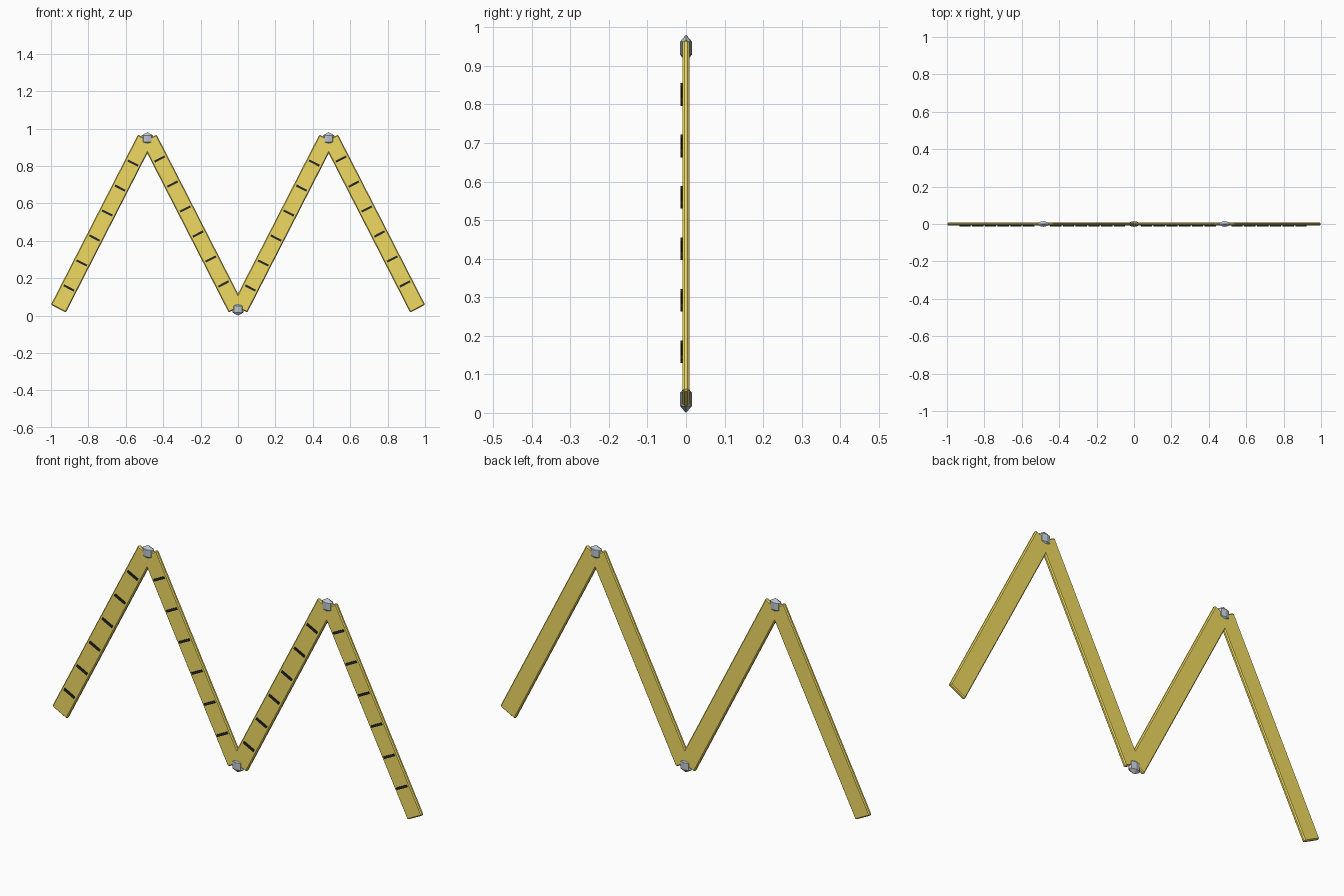
import bpy
from math import radians, sin, cos

if "Cube" in bpy.data.objects:
    bpy.data.objects.remove(bpy.data.objects["Cube"])

TILT, LENGTH, WIDTH, THICK = radians(27.1), 1.022, 0.09, 0.018
SPACING, MID_Z = 0.485, 0.4925


def material(name, rgb):
    m = bpy.data.materials.new(name)
    m.diffuse_color = (*rgb, 1)
    m.use_nodes = True
    m.node_tree.nodes["Principled BSDF"].inputs["Base Color"].default_value = m.diffuse_color
    return m


YELLOW = material("yellow", (0.87, 0.70, 0.12))
BLACK = material("black", (0.02, 0.02, 0.02))
STEEL = material("steel", (0.50, 0.56, 0.62))


def box(name, size, loc, angle, mat):
    bpy.ops.mesh.primitive_cube_add(size=1, location=loc)
    ob = bpy.context.object
    ob.name = name
    ob.scale = size
    bpy.ops.object.transform_apply(location=False, rotation=False, scale=True)
    ob.rotation_euler.y = angle
    ob.data.materials.append(mat)
    return ob


# Four folding slats, alternately leaning up and down
for i in range(4):
    angle = TILT if i % 2 == 0 else radians(180) - TILT
    cx = (i - 1.5) * SPACING
    slat = box(f"slat_{i + 1}", (WIDTH, THICK, LENGTH), (cx, 0, MID_Z), angle, YELLOW)
    bevel = slat.modifiers.new("edge_chamfer", 'BEVEL')
    bevel.width, bevel.segments = 0.005, 1

    # Measuring marks on the front face
    for k in range(6):
        t = -0.387 + 0.15 * k
        loc = (cx + t * sin(angle), -0.011, MID_Z + t * cos(angle))
        box(f"mark_{i + 1}_{k + 1}", (0.062, 0.006, 0.011), loc, angle, BLACK)

# Flattened low-poly hinge rivets
for i, z in enumerate((0.946, 0.035, 0.946)):
    bpy.ops.mesh.primitive_uv_sphere_add(segments=8, ring_count=3, radius=0.035,
                                         location=((i - 1) * SPACING, 0, z))
    rivet = bpy.context.object
    rivet.name = f"hinge_rivet_{i + 1}"
    rivet.scale.y = 0.5
    rivet.data.materials.append(STEEL)
